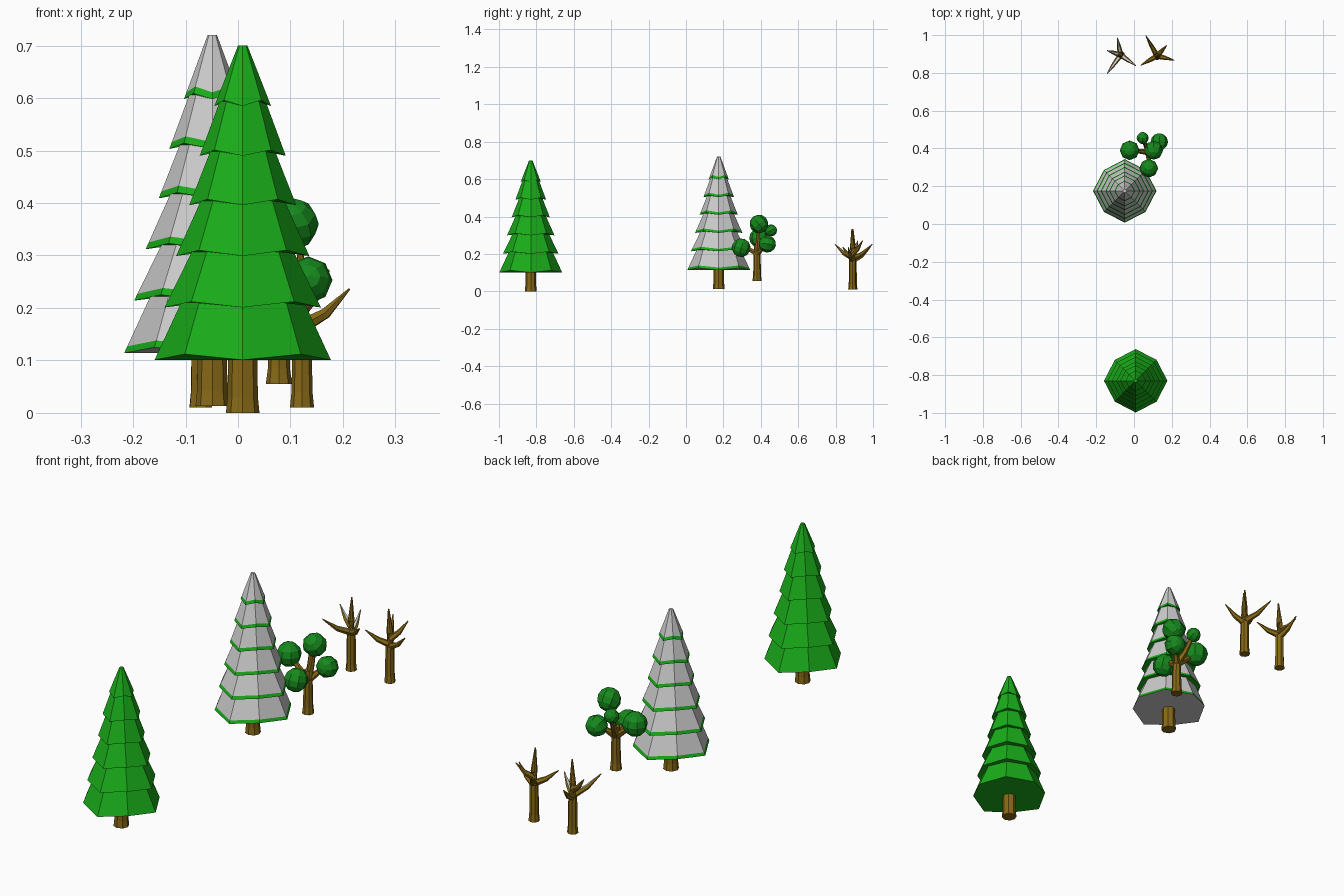
import bpy, bmesh
from math import cos, sin, pi, radians
from mathutils import Vector, Matrix

if "Cube" in bpy.data.objects:
    bpy.data.objects.remove(bpy.data.objects["Cube"])


def material(name, rgb):
    m = bpy.data.materials.new(name)
    m.diffuse_color = (*rgb, 1)
    m.use_nodes = True
    m.node_tree.nodes["Principled BSDF"].inputs["Base Color"].default_value = m.diffuse_color
    return m


LEAF = material("leaf_green", (0.01, 0.42, 0.01))
DARK = material("foliage_green", (0.008, 0.25, 0.012))
BARK = material("bark_brown", (0.24, 0.14, 0.008))
SNOW = material("snow_grey", (0.6, 0.6, 0.6))


def finish(bm, name, loc, mats):
    bmesh.ops.recalc_face_normals(bm, faces=bm.faces[:])
    me = bpy.data.meshes.new(name)
    bm.to_mesh(me)
    bm.free()
    for m in mats:
        me.materials.append(m)
    ob = bpy.data.objects.new(name, me)
    ob.location = loc
    bpy.context.collection.objects.link(ob)
    return ob


def skin(bm, rings, mat_of=lambda i: 0):
    """Join rings of points with quads and cap both ends."""
    vs = [[bm.verts.new(p) for p in r] for r in rings]
    n = len(vs[0])
    for i in range(len(vs) - 1):
        for j in range(n):
            k = (j + 1) % n
            f = bm.faces.new((vs[i][j], vs[i][k], vs[i + 1][k], vs[i + 1][j]))
            f.material_index = mat_of(i)
    bm.faces.new(vs[0][::-1]).material_index = mat_of(-1)
    bm.faces.new(vs[-1]).material_index = mat_of(len(vs) - 2)


def tube(bm, pts, radii, n=8):
    pts = [Vector(p) for p in pts]
    rings = []
    for i, (p, r) in enumerate(zip(pts, radii)):
        d = pts[min(i + 1, len(pts) - 1)] - pts[max(i - 1, 0)]
        q = d.to_track_quat('Z', 'Y')
        rings.append([p + q @ Vector((r * cos(2 * pi * j / n), r * sin(2 * pi * j / n), 0))
                      for j in range(n)])
    skin(bm, rings)


# pines: six jagged octagonal tiers (rim radius, top radius, rim height)
TIERS = [(.168, .118, .101), (.149, .097, .201), (.127, .080, .299),
         (.102, .062, .396), (.082, .044, .490), (.054, .009, .585)]


def tier_ring(r, z, jag=0):
    return [(r * (1 - .07 * jag * (j % 2)) * cos(j * pi / 4),
             r * (1 - .07 * jag * (j % 2)) * sin(j * pi / 4),
             z + .011 * jag * (j % 2)) for j in range(8)]


def pine(name, loc, snowy, tip):
    bm = bmesh.new()
    tops = [t[2] + .008 for t in TIERS[1:]] + [tip]
    rings = []
    for (r0, r1, z0), z1 in zip(TIERS, tops):
        t = .013 / (z1 - z0)
        rings += [tier_ring(r0, z0, 1),
                  tier_ring(r0 + (r1 - r0) * t, z0 + .013, 1),
                  tier_ring(r1, z1)] if snowy else \
                 [tier_ring(r0, z0, 1), tier_ring(r1, z1)]
    skin(bm, rings, (lambda i: 1 if i == -1 or i % 3 == 1 else 0) if snowy else (lambda i: 0))
    finish(bm, name + "_foliage", loc, [LEAF, SNOW])
    bm = bmesh.new()
    tube(bm, [(0, 0, 0), (0, 0, .03), (0, 0, .15)], [.032, .029, .027])
    finish(bm, name + "_trunk", loc, [BARK])


pine("green_pine", (.009, -.83, 0), False, .70)
pine("snowy_pine", (-.049, .175, .013), True, .707)

# leafy tree: trunk, branches and faceted leaf clumps (offset x, y, z, radius)
CLUMPS = [(-.101, .01, .230, .052), (.026, .01, .305, .050), (.056, .055, .198, .046),
          (-.032, .075, .271, .032), (0, -.085, .178, .050)]
base = (.078, .38, .055)
bm = bmesh.new()
tube(bm, [(0, 0, 0), (0, 0, .03), (0, 0, .12), (0, 0, .19)], [.025, .021, .019, .016])
for x, y, z, r in CLUMPS:
    tube(bm, [(0, 0, .145), (x * .5, y * .5, .165 + (z - .16) * .3), (x, y, z)],
         [.016, .012, .008], 6)
finish(bm, "leafy_tree_trunk", base, [BARK])
bm = bmesh.new()
for i, (x, y, z, r) in enumerate(CLUMPS):
    bmesh.ops.create_uvsphere(bm, u_segments=8, v_segments=6, radius=r,
                              matrix=Matrix.Translation((x, y, z)) @ Matrix.Rotation(i * .7, 4, 'X'))
finish(bm, "leafy_tree_clumps", base, [DARK])

# bare trees: tapering trunk with bent branches (angle, reach, tip height, start height)
BRANCHES = [(119, .122, .242, .165), (-14, .093, .226, .155),
            (210, .099, .225, .165), (47, .075, .262, .19)]


def bare_tree(name, loc, turn, snowy):
    bm = bmesh.new()
    tube(bm, [(0, 0, 0), (0, 0, .03), (0, 0, .16), (0, 0, .22), (-.004, -.003, .322)],
         [.023, .020, .018, .014, .003])
    for a, reach, z1, z0 in BRANCHES:
        c, s = cos(radians(a)), sin(radians(a))
        pts = [(c * reach * k, s * reach * k, z0 + (z1 - z0) * h)
               for k, h in ((0, 0), (.5, .35), (1, 1))]
        tube(bm, pts, [.015, .011, .002], 6)
    if snowy:
        bm.normal_update()
        bmesh.ops.recalc_face_normals(bm, faces=bm.faces[:])
        for f in bm.faces:
            if f.normal.z > .6:
                f.material_index = 1
    ob = finish(bm, name, loc, [BARK, SNOW])
    ob.rotation_euler.z = radians(turn)


bare_tree("bare_tree", (.122, .89, .01), 0, False)
bare_tree("snowy_bare_tree", (-.071, .895, .01), 115, True)
